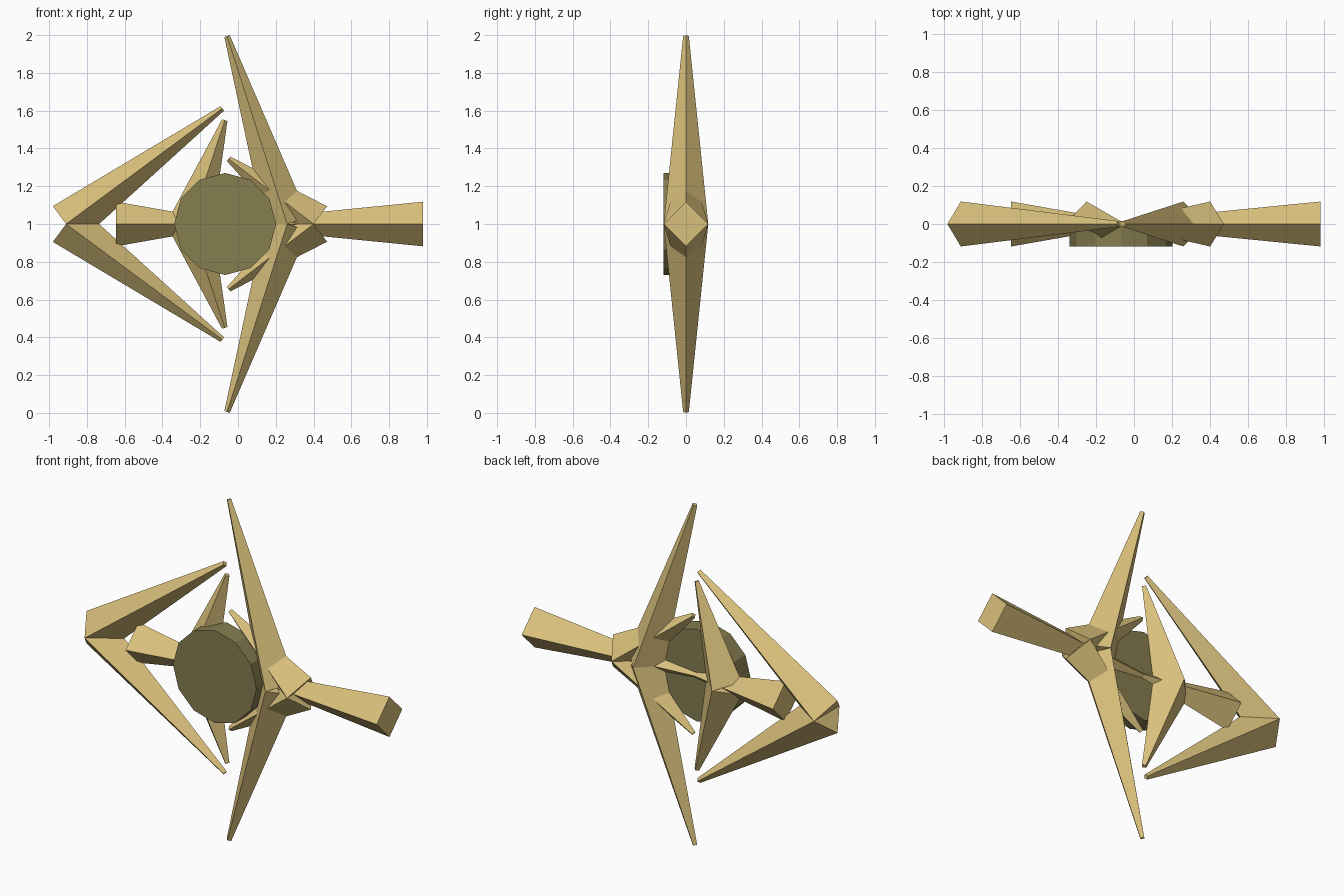
import bpy
import math
from mathutils import Vector

cube = bpy.data.objects.get("Cube")
if cube:
    bpy.data.objects.remove(cube, do_unlink=True)


def make_material(name, color):
    mat = bpy.data.materials.new(name)
    mat.use_nodes = True
    mat.diffuse_color = (*color, 1)
    mat.node_tree.nodes["Principled BSDF"].inputs["Base Color"].default_value = (*color, 1)
    return mat


gold = make_material("pale gold", (0.70, 0.53, 0.20))
olive = make_material("dull olive", (0.235, 0.205, 0.08))

BASE_RADIUS = 0.118
TIP_RADIUS = 0.015
MID_Z = 1.0


def spike(name, base, tip):
    """Four-sided tapered spike between two (x, height above middle) points."""
    a = Vector((base[0], 0, MID_Z + base[1]))
    b = Vector((tip[0], 0, MID_Z + tip[1]))
    axis = b - a
    bpy.ops.mesh.primitive_cone_add(
        vertices=4, radius1=BASE_RADIUS, radius2=TIP_RADIUS, depth=axis.length,
        location=(a + b) / 2, rotation=(0, math.atan2(axis.x, axis.z), 0))
    obj = bpy.context.object
    obj.name = name
    obj.data.materials.append(gold)


# Spikes in mirrored upper and lower pairs
pairs = {
    "main_blade": ((0.26, 0), (-0.058, 0.995)),
    "collar_spike": ((0.40, 0), (-0.05, 0.345)),
    "inner_spike": ((-0.25, 0), (-0.07, 0.55)),
    "outer_spike": ((-0.91, 0), (-0.083, 0.612)),
}
for name, (base, tip) in pairs.items():
    for side, sign in (("upper", 1), ("lower", -1)):
        spike(f"{side}_{name}", base, (tip[0], sign * tip[1]))

# Level arms that taper towards the hub
spike("left_arm", (0.98, 0), (-0.06, 0))
spike("right_arm", (-0.645, 0), (-0.06, 0))

# Twelve-sided hub disc on the front half
bpy.ops.mesh.primitive_cylinder_add(
    vertices=12, radius=0.27, depth=0.118,
    location=(-0.068, -0.059, MID_Z), rotation=(math.pi / 2, 0, 0))
hub = bpy.context.object
hub.name = "hub_disc"
hub.data.materials.append(olive)
